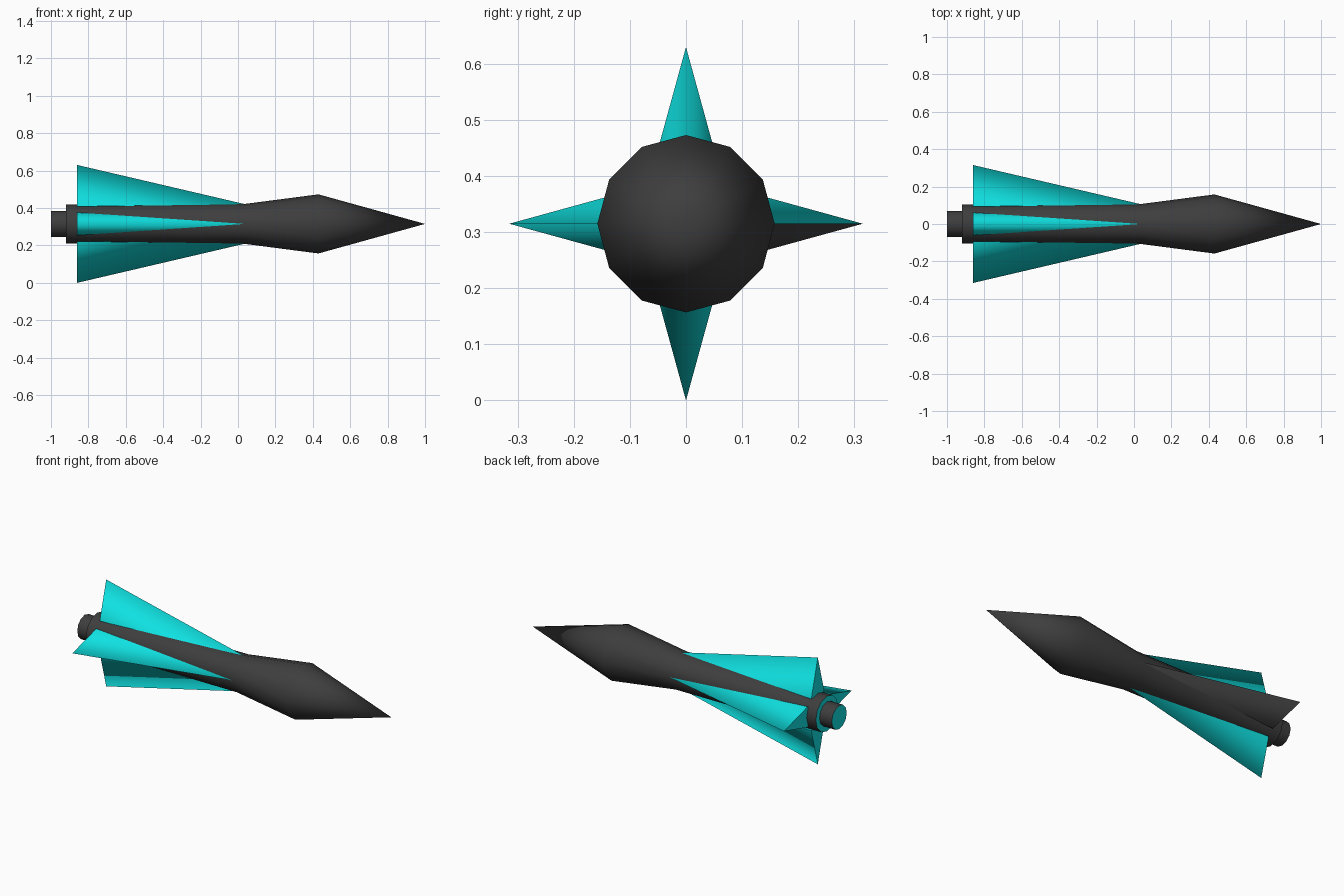
import bpy, bmesh
from math import radians, pi
from mathutils import Matrix, Vector

if "Cube" in bpy.data.objects:
    bpy.data.objects.remove(bpy.data.objects["Cube"])

ZC = 0.315  # height of the long axis


def material(name, col):
    m = bpy.data.materials.new(name)
    m.diffuse_color = (*col, 1)
    m.use_nodes = True
    m.node_tree.nodes["Principled BSDF"].inputs["Base Color"].default_value = m.diffuse_color
    return m


DARK = material("charcoal", (0.048, 0.048, 0.048))
CYAN = material("cyan", (0.005, 0.75, 0.75))


def finish(name, bm):
    bmesh.ops.recalc_face_normals(bm, faces=bm.faces)
    me = bpy.data.meshes.new(name)
    bm.to_mesh(me)
    bm.free()
    me.materials.append(DARK)
    me.materials.append(CYAN)
    ob = bpy.data.objects.new(name, me)
    ob.location.z = ZC
    bpy.context.collection.objects.link(ob)
    return ob


# Body: 12-sided profile spun about the x axis, rear-facing faces cyan
profile = [(-1, 0), (-1, 0.07), (-0.92, 0.07), (-0.92, 0.104), (-0.86, 0.104),
           (0.03, 0.106), (0.43, 0.158), (1, 0)]
bm = bmesh.new()
vs = [bm.verts.new((x, 0, r)) for x, r in profile]
es = [bm.edges.new(p) for p in zip(vs, vs[1:])]
bmesh.ops.spin(bm, geom=vs + es, cent=(0, 0, 0), axis=(1, 0, 0),
               angle=2 * pi, steps=12, use_merge=True)
bmesh.ops.remove_doubles(bm, verts=bm.verts, dist=1e-4)
bmesh.ops.recalc_face_normals(bm, faces=bm.faces)
for f in bm.faces:
    f.material_index = int(f.normal.x < -0.9)
body = finish("rocket_body", bm)
bpy.context.view_layer.objects.active = body
body.select_set(True)
bpy.ops.object.shade_smooth_by_angle(angle=radians(35))

# Fins: wedge tapering forward to a point on the body
for i, side in enumerate(("top", "front", "bottom", "back")):
    bm = bmesh.new()
    tip, left, right, nose = [bm.verts.new(p) for p in (
        (-0.86, 0, 0.315), (-0.86, 0.061, 0.093), (-0.86, -0.061, 0.093), (0.04, 0, 0.105))]
    rear = bm.faces.new((tip, left, right))
    flanks = [bm.faces.new((tip, left, nose)), bm.faces.new((tip, right, nose))]
    base = bm.faces.new((left, right, nose))
    for f in bm.faces:
        f.material_index = 1
        f.smooth = f in flanks
    for e in list(rear.edges) + list(base.edges):
        e.smooth = False
    bmesh.ops.transform(bm, matrix=Matrix.Rotation(i * pi / 2, 4, 'X'), verts=bm.verts)
    # The underside of the back fin is charcoal
    if side == "back":
        min(flanks, key=lambda f: f.calc_center_median().z).material_index = 0
    finish(side + "_fin", bm)
